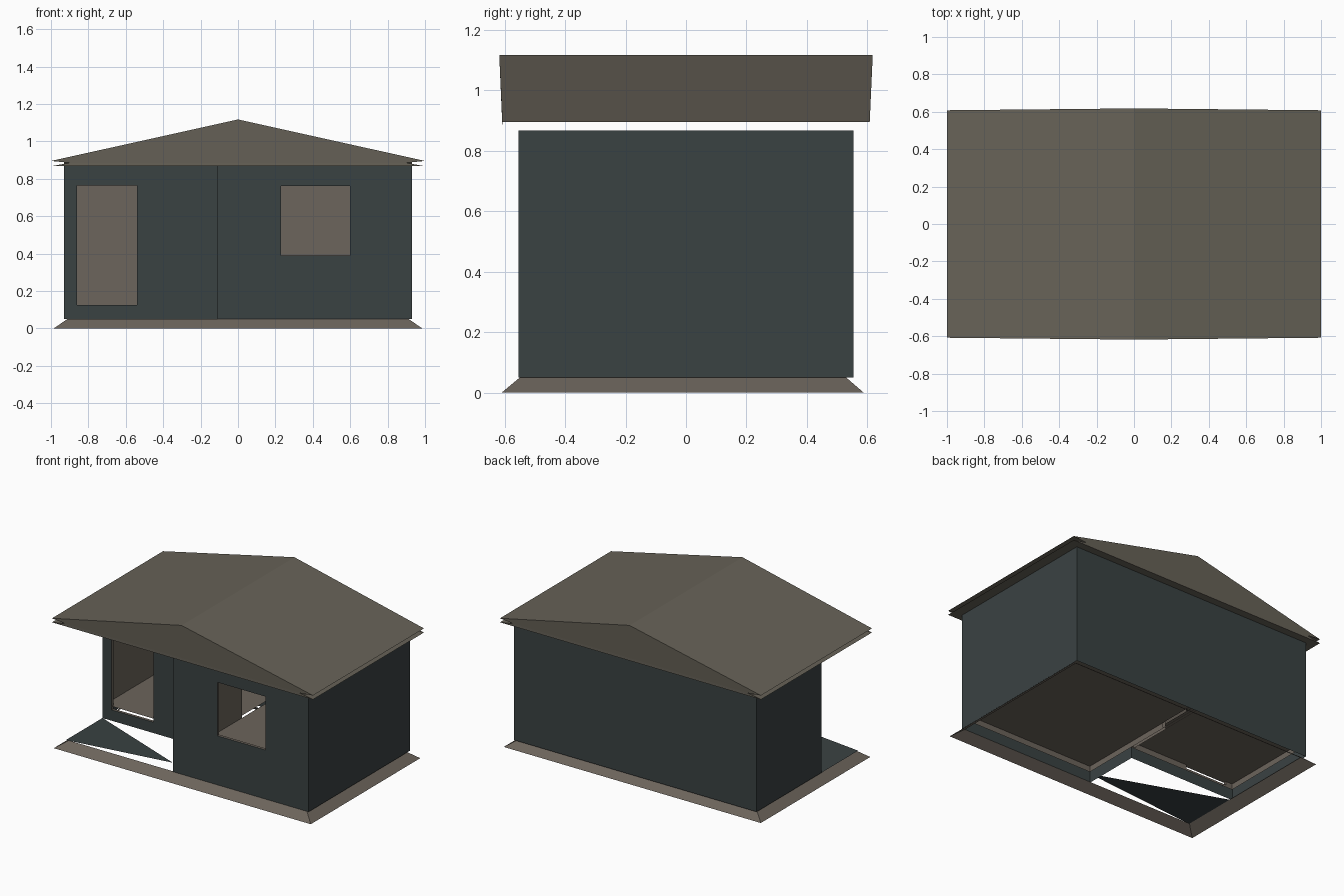
import bpy
from mathutils import Vector

if "Cube" in bpy.data.objects:
    bpy.data.objects.remove(bpy.data.objects["Cube"])


def material(name, rgb):
    m = bpy.data.materials.new(name)
    m.diffuse_color = (*rgb, 1)
    m.use_nodes = True
    m.node_tree.nodes["Principled BSDF"].inputs["Base Color"].default_value = m.diffuse_color
    return m


TEAL = material("dark_teal", (0.042, 0.054, 0.055))
ROOF = material("olive_brown", (0.135, 0.122, 0.096))
BROWN = material("warm_brown", (0.150, 0.128, 0.106))


def add(name, quads, mat):
    """Make one object from a list of polygons, each a list of points."""
    verts, faces = [], []
    for q in quads:
        faces.append(list(range(len(verts), len(verts) + len(q))))
        verts += [tuple(p) for p in q]
    me = bpy.data.meshes.new(name)
    me.from_pydata(verts, [], faces)
    me.materials.append(mat)
    ob = bpy.data.objects.new(name, me)
    bpy.context.collection.objects.link(ob)
    return ob


def panel(a, b, z0, z1, hole=None):
    """Vertical sheet from a to b; hole = (start, end, bottom, top) along it."""
    a, b = Vector(a), Vector(b)
    length = (b - a).length
    d = (b - a) / length

    def rect(s0, s1, h0, h1):
        p, q = a + d * s0, a + d * s1
        return [(p.x, p.y, h0), (q.x, q.y, h0), (q.x, q.y, h1), (p.x, p.y, h1)]
    if not hole:
        return [rect(0, length, z0, z1)]
    s0, s1, h0, h1 = hole
    return [rect(0, s0, z0, z1), rect(s1, length, z0, z1),
            rect(s0, s1, z0, h0), rect(s0, s1, h1, z1)]


def ring(lo, hi):
    """Quads that join two closed loops."""
    n = len(lo)
    return [[lo[i], lo[(i + 1) % n], hi[(i + 1) % n], hi[i]] for i in range(n)]


X, Y, RX, RY = 0.93, 0.555, -0.11, -0.155     # walls and porch recess corner
BASE, FLOOR, TOP, T = 0.05, 0.15, 0.867, 0.02
WINDOW = (0.23, 0.60, 0.39, 0.76)             # x0, x1, z0, z1
DOOR = (-0.86, -0.54, 0.125, 0.765)

# Outer walls around an L-shaped plan, with window and door openings
plan = [(RX, -Y), (X, -Y), (X, Y), (-X, Y), (-X, RY), (RX, RY)]
outer, lining = [], []
inner = [(RX + T, -Y + T), (X - T, -Y + T), (X - T, Y - T),
         (-X + T, Y - T), (-X + T, RY + T), (RX + T, RY + T)]
openings = {0: WINDOW, 4: DOOR}
for i in range(6):
    for pts, out, z0 in ((plan, outer, BASE), (inner, lining, 0.11)):
        a, b = pts[i], pts[(i + 1) % 6]
        hole = None
        if i in openings:
            o = openings[i]
            hole = (o[0] - a[0], o[1] - a[0], o[2], o[3])
        quads = panel(a, b, z0, TOP, hole)
        out += quads if out is outer else [q[::-1] for q in quads]
add("outer_walls", outer, TEAL)
add("wall_lining", lining, BROWN)

# Frames lining the window and door openings
for name, y, (x0, x1, z0, z1) in (("window_frame", -Y, WINDOW),
                                  ("door_frame", RY, DOOR)):
    loops = [[(x0, yy, z0), (x1, yy, z0), (x1, yy, z1), (x0, yy, z1)]
             for yy in (y, y + T)]
    add(name, ring(*loops), BROWN)

# Inner partition with a doorway
part = []
for x in (RX, RX + T):
    part += panel((x, RY + T), (x, Y - T), 0.11, TOP, (0.31, 0.60, 0.115, 0.765))
add("partition", part, BROWN)

# Floors of the two rooms
add("floor", [
    [(RX + T, -Y, FLOOR), (X, -Y, FLOOR), (X, Y, FLOOR), (RX + T, Y, FLOOR)],
    [(-X, RY, FLOOR), (RX, RY, FLOOR), (RX, Y, FLOOR), (-X, Y, FLOOR)]], BROWN)

# Sloping triangle on the porch
add("porch_ramp", [[(-X, RY, BASE), (-X, -Y, BASE), (RX, -Y, 0.112)]], TEAL)


def rectangle(x, y0, y1, z):
    return [(-x, y0, z), (x, y0, z), (x, y1, z), (-x, y1, z)]


# Flared skirt around the foot of the walls
add("base_skirt", ring(rectangle(0.985, -0.61, 0.588, 0.0),
                       rectangle(0.912, -0.55, 0.53, BASE)), BROWN)

# Roof slopes, gable ends, and the soffit below the open eaves
EZ, RZ, EY, GY = 0.895, 1.117, 0.608, 0.618
slopes, gables = [], []
for s in (-1, 1):
    q = [(s, -EY, EZ), (s, EY, EZ), (0, GY, RZ), (0, -GY, RZ)]
    slopes.append(q if s > 0 else q[::-1])
    g = [(-1, s * EY, EZ), (-0.9, s * EY, 0.885), (0.9, s * EY, 0.885),
         (1, s * EY, EZ), (0, s * GY, RZ)]
    f = [(-1, s * EY, TOP), (1, s * EY, TOP),
         (0.9, s * EY, 0.885), (-0.9, s * EY, 0.885)]
    # sloping inner return behind each gable fascia
    r = [(-0.93, s * EY, TOP), (0.93, s * EY, TOP),
         (0.93, s * 0.57, EZ), (-0.93, s * 0.57, EZ)]
    gables += [p if s < 0 else p[::-1] for p in (g, f, r)]
add("roof_slopes", slopes, ROOF)
add("roof_gables", gables, ROOF)
add("soffit", [rectangle(1.0, -EY, EY, TOP)[::-1]], ROOF)
